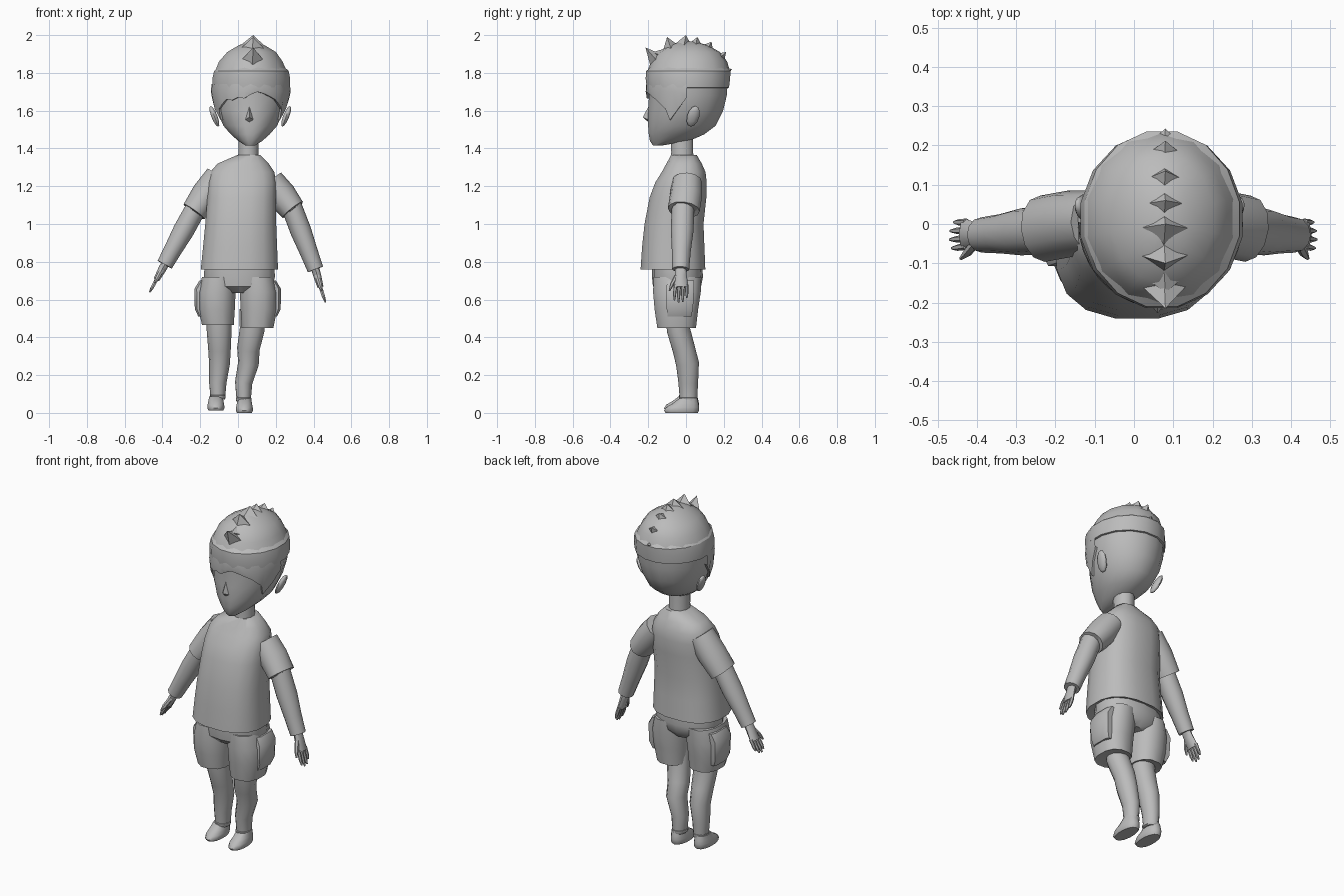
import bpy, bmesh, math
from mathutils import Vector

old = bpy.data.objects.get("Cube")
if old:
    bpy.data.objects.remove(old, do_unlink=True)

grey = bpy.data.materials.new("plain_grey")
grey.use_nodes = True
grey.diffuse_color = (0.5, 0.5, 0.5, 1)
grey.node_tree.nodes["Principled BSDF"].inputs["Base Color"].default_value = (0.5, 0.5, 0.5, 1)


def finish(name, bm, angle=40):
    bmesh.ops.recalc_face_normals(bm, faces=bm.faces)
    me = bpy.data.meshes.new(name)
    bm.to_mesh(me)
    bm.free()
    ob = bpy.data.objects.new(name, me)
    bpy.context.collection.objects.link(ob)
    me.materials.append(grey)
    bpy.ops.object.select_all(action='DESELECT')
    ob.select_set(True)
    bpy.context.view_layer.objects.active = ob
    bpy.ops.object.shade_smooth_by_angle(angle=math.radians(angle))
    return ob


def skin(name, rings, angle=40):
    """Bridge closed rings of points and cap both ends."""
    bm = bmesh.new()
    loops = [[bm.verts.new(p) for p in r] for r in rings]
    for a, b in zip(loops, loops[1:]):
        for i in range(len(a)):
            j = (i + 1) % len(a)
            bm.faces.new((a[i], a[j], b[j], b[i]))
    bm.faces.new(loops[0])
    bm.faces.new(loops[-1])
    return finish(name, bm, angle)


def unit(t, power):
    c, s = math.cos(t), math.sin(t)
    return (math.copysign(abs(c) ** power, c), math.copysign(abs(s) ** power, s))


def level_point(level, t, power=1.0, grow=0.0):
    z, x0, x1, y0, y1 = level
    c, s = unit(t, power)
    return Vector(((x0 + x1) / 2 + c * ((x1 - x0) / 2 + grow),
                   (y0 + y1) / 2 + s * ((y1 - y0) / 2 + grow), z))


def stack(name, levels, n=14, power=1.0, angle=40):
    """Levels are (z, x min, x max, y min, y max)."""
    return skin(name, [[level_point(l, math.tau * (i + .5) / n, power) for i in range(n)]
                       for l in levels], angle)


def tube(name, pts, n=10, angle=40):
    """Points are (x, y, z, half width along y, half thickness)."""
    rings = []
    for k, p in enumerate(pts):
        d = Vector(pts[min(k + 1, len(pts) - 1)][:3]) - Vector(pts[max(k - 1, 0)][:3])
        d.normalize()
        side = (Vector((0, 1, 0)) - d * d.y).normalized()
        up = d.cross(side)
        rings.append([Vector(p[:3]) + side * (p[3] * math.cos(math.tau * i / n))
                      + up * (p[4] * math.sin(math.tau * i / n)) for i in range(n)])
    return skin(name, rings, angle)


# Head and neck
HEAD = [(1.415, .04, .09, -.175, -.13), (1.44, 0, .13, -.193, .02),
        (1.475, -.04, .17, -.2, .1), (1.52, -.08, .21, -.204, .16),
        (1.6, -.115, .245, -.204, .2), (1.68, -.13, .265, -.2, .22),
        (1.75, -.135, .27, -.205, .225)]
stack("head", HEAD, 16)
stack("neck", [(1.3, -.005, .115, -.085, .045), (1.38, 0, .11, -.08, .04),
               (1.5, 0, .11, -.085, .04)], 12)


def head_point(t, z, grow):
    for a, b in zip(HEAD, HEAD[1:]):
        if a[0] <= z <= b[0]:
            f = (z - a[0]) / (b[0] - a[0])
            return level_point([u + (v - u) * f for u, v in zip(a, b)], t, 1, grow)


# Nose
bm = bmesh.new()
tip = bm.verts.new((.06, -.228, 1.565))
base = [bm.verts.new(p) for p in ((.06, -.195, 1.63), (.035, -.195, 1.55),
                                  (.06, -.195, 1.535), (.085, -.195, 1.55))]
for i in range(4):
    bm.faces.new((base[i], base[(i + 1) % 4], tip))
finish("nose", bm, 60)

# Ears
for side, name in ((-1, "right_ear"), (1, "left_ear")):
    bm = bmesh.new()
    bmesh.ops.create_uvsphere(bm, u_segments=10, v_segments=6, radius=1)
    for v in bm.verts:
        x, y, z = v.co
        v.co = (.065 + side * (.19 + .02 * z) + .018 * x, .038 + .033 * y + .012 * z,
                1.57 + .055 * z)
    finish(name, bm, 60)

# Hair: lower band, crown and layered top
stack("hair_band", [(1.72, -.135, .27, -.2, .222), (1.722, -.14, .278, -.212, .232),
                    (1.77, -.14, .28, -.218, .238), (1.81, -.13, .272, -.215, .24),
                    (1.83, -.11, .25, -.19, .22)], 16, angle=30)
stack("hair_crown", [(1.8, -.13, .268, -.208, .235), (1.86, -.105, .24, -.185, .218),
                     (1.91, -.06, .205, -.15, .18), (1.945, 0, .145, -.09, .12),
                     (1.965, .05, .095, -.03, .05)], 14, angle=50)

# Fringe and sideburns as a jagged strip hugging the head
lows = [1.67, 1.61, 1.55, 1.61, 1.635, 1.66, 1.655, 1.67, 1.665, 1.685,
        1.7, 1.69, 1.675, 1.66, 1.635, 1.61, 1.55, 1.61, 1.67]
bm = bmesh.new()
strip = []
for i, z in enumerate(lows):
    t = math.pi + .02 + (math.pi - .04) * i / (len(lows) - 1)
    strip.append([bm.verts.new(head_point(t, h, g)) for h, g in
                  ((1.74, .006), (1.7, .012), (z, .01), (z, -.01))])
for a, b in zip(strip, strip[1:]):
    for k in range(3):
        bm.faces.new((a[k], a[k + 1], b[k + 1], b[k]))
finish("fringe", bm, 30)

# Row of tufts over the middle of the head: (tip y, tip z, base y, base z)
bm = bmesh.new()
for ty, tz, by, bz in ((-.215, 1.935, -.15, 1.86), (-.175, 1.91, -.13, 1.89),
                       (-.1, 1.99, -.08, 1.93), (0, 2.0, -.01, 1.95),
                       (.06, 1.99, .05, 1.94), (.135, 1.965, .11, 1.92),
                       (.212, 1.91, .165, 1.865), (.243, 1.82, .19, 1.8)):
    d = Vector((0, ty - by, tz - bz)).normalized()
    along = Vector((0, d.z, -d.y)) * .055
    across = Vector((.075, 0, 0))
    c = Vector((.075, by, bz)) - d * .015
    top = bm.verts.new((.08, ty, tz))
    ring = [bm.verts.new(c + o) for o in (along, across, -along, -across)]
    for i in range(4):
        bm.faces.new((ring[i], ring[(i + 1) % 4], top))
finish("hair_tufts", bm, 20)

# Shirt body
stack("shirt", [(.765, -.19, .205, -.235, .095), (.76, -.2, .215, -.243, .105),
                (.88, -.188, .21, -.235, .1), (1.0, -.176, .205, -.222, .095),
                (1.14, -.165, .205, -.195, .11), (1.22, -.16, .205, -.165, .112),
                (1.275, -.15, .195, -.13, .105), (1.32, -.11, .165, -.105, .085),
                (1.365, -.005, .12, -.08, .058)], 16, .8, 50)

# Arms: shoulder, sleeve end, wrist, knuckles and finger tips for each side (x, z)
ARMS = {"right": ((-.1, 1.25), (-.233, 1.065), (-.388, .785), (-.432, .705), (-.468, .638)),
        "left": ((.17, 1.225), (.29, 1.075), (.41, .76), (.437, .665), (.463, .585))}
for side, (sh, sl, wr, kn, ti) in ARMS.items():
    def at(a, b, f, y):
        return (a[0] + (b[0] - a[0]) * f, y, a[1] + (b[1] - a[1]) * f)
    tube(side + "_sleeve", [at(sh, sl, 0, .005) + (.08, .075),
                            at(sh, sl, .5, 0) + (.085, .08),
                            at(sh, sl, 1, -.012) + (.085, .068),
                            at(sh, sl, .99, -.012) + (.07, .058)], 12)
    tube(side + "_arm", [at(sl, wr, -.15, -.015) + (.06, .055),
                         at(sl, wr, .35, -.02) + (.06, .056),
                         at(sl, wr, .7, -.025) + (.05, .048),
                         at(sl, wr, 1, -.028) + (.045, .043)], 12)
    tube(side + "_hand", [at(wr, kn, -.1, -.028) + (.028, .022),
                          at(wr, kn, .35, -.028) + (.032, .021),
                          at(wr, kn, 1, -.026) + (.04, .016)], 8)
    for k, reach in enumerate((.85, 1, .95, .7)):
        y = -.056 + .02 * k
        tube(f"{side}_finger_{k + 1}", [at(kn, ti, -.15, y) + (.01, .011),
                                        at(kn, ti, reach * .6, y * 1.08) + (.008, .01),
                                        at(kn, ti, reach, y * 1.1) + (.004, .005)], 6)
    tube(side + "_thumb", [at(wr, kn, .3, -.045) + (.013, .013),
                           at(wr, kn, .85, -.075) + (.01, .012),
                           at(wr, kn, 1.2, -.088) + (.004, .005)], 6)

# Shorts
stack("shorts_hips", [(.635, -.07, .09, -.14, .05), (.67, -.17, .185, -.175, .08),
                      (.72, -.185, .2, -.18, .09), (.79, -.18, .195, -.18, .085)], 14, .85)
for side, s, c, low in (("right", -1, -.008, .465), ("left", 1, .005, .45)):
    def leg_level(z, inner, outer, y0, y1):
        a, b = sorted((c + s * inner, c + s * outer))
        return (z, a, b, y0, y1)
    stack(side + "_shorts_leg", [leg_level(.72, .01, .185, -.175, .085),
                                 leg_level(.64, .002, .205, -.178, .082),
                                 leg_level(.55, .006, .205, -.17, .068),
                                 leg_level(low, .012, .185, -.155, .056),
                                 leg_level(low + .006, .03, .165, -.135, .036)], 12, .85)
    # Side pocket
    stack(side + "_pocket", [leg_level(.51, .15, .203, -.1, .03),
                             leg_level(.55, .15, .222, -.105, .04),
                             leg_level(.655, .15, .225, -.11, .045),
                             leg_level(.7, .13, .198, -.1, .045)], 8, .5)

# Legs and feet
for side, x_top, x_knee, x_low, foot_x, ground in (("right", -.1, -.098, -.107, -.117, .013),
                                                   ("left", .075, .055, .03, .034, 0)):
    tube(side + "_leg", [(x_top, -.045, .55, .062, .066), (x_top, -.04, .44, .062, .066),
                         (x_knee, -.012, .34, .06, .06), (x_knee, .008, .26, .061, .055),
                         (x_low, .012, .16, .052, .046), (x_low, .013, .07, .046, .038)], 12)
    stack(side + "_ankle_cuff", [(z + ground, x_low - r, x_low + r, -.037 - e, .06 + e)
                                 for z, r, e in ((.06, .036, 0), (.065, .042, .002),
                                                 (.08, .042, .002), (.082, .036, 0))], 12)
    stack(side + "_foot", [(z + ground, foot_x - r, foot_x + r, y0, y1) for z, r, y0, y1 in
                           ((0, .04, -.108, .062), (.012, .046, -.116, .068),
                            (.03, .045, -.105, .07), (.05, .041, -.07, .066),
                            (.075, .036, -.038, .06))], 14, .9, 50)
